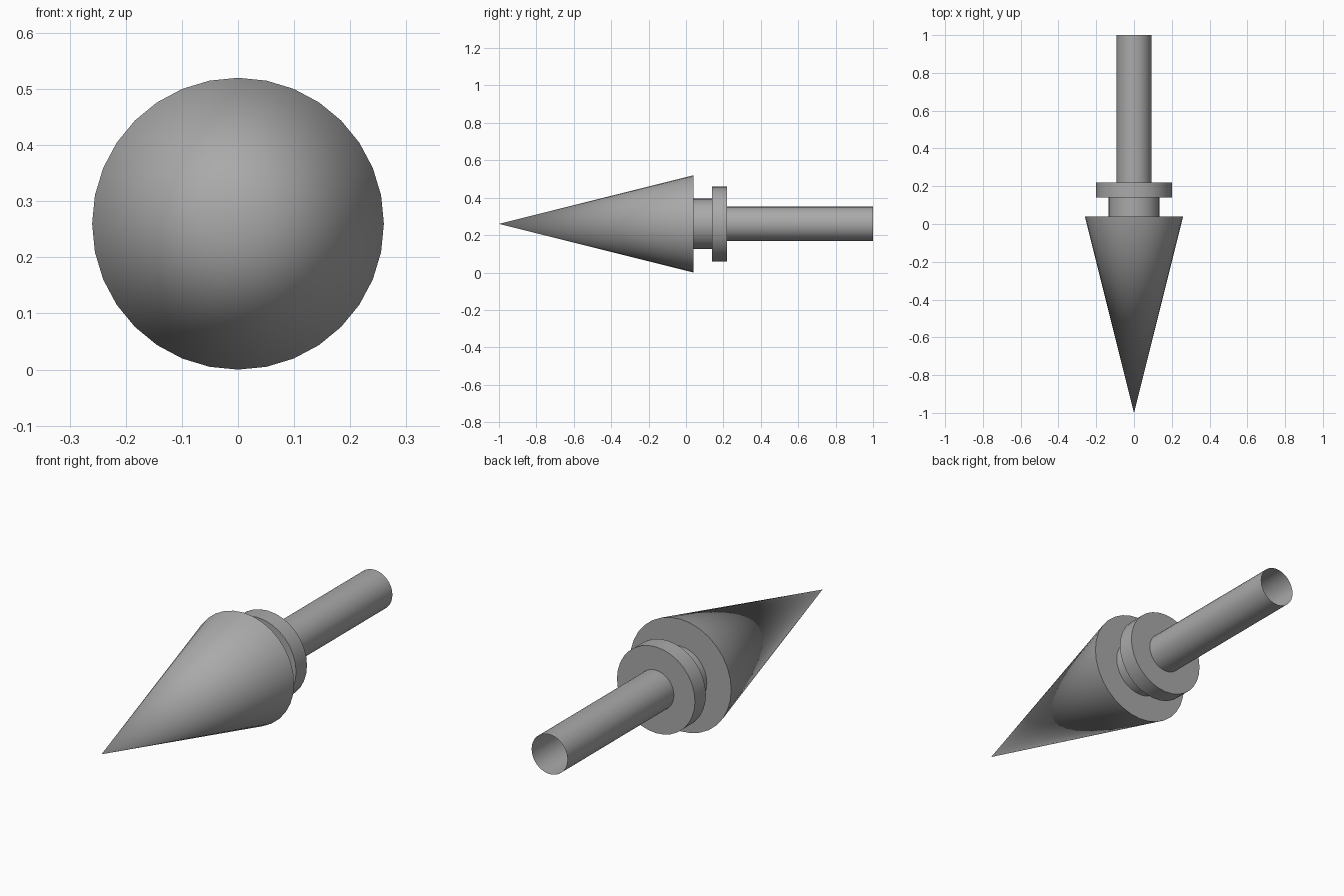
import bpy, math

if "Cube" in bpy.data.objects:
    bpy.data.objects.remove(bpy.data.objects["Cube"])

SIDES = 32
AXIS_Z = 0.26

steel = bpy.data.materials.new("grey_steel")
steel.diffuse_color = (0.4, 0.4, 0.4, 1)
steel.use_nodes = True
steel.node_tree.nodes["Principled BSDF"].inputs["Base Color"].default_value = steel.diffuse_color


def lathe(name, profile):
    """Turn (radius, y) points around the long axis; zero radius makes a tip."""
    verts, rings, faces = [], [], []
    for r, y in profile:
        n = 1 if r == 0 else SIDES
        rings.append([len(verts) + i for i in range(n)])
        for i in range(n):
            a = math.tau * i / SIDES
            verts.append((r * math.cos(a), y, AXIS_Z + r * math.sin(a)))
    for a, b in zip(rings, rings[1:]):
        for i in range(SIDES):
            j = (i + 1) % SIDES
            if len(a) == 1:
                faces.append((a[0], b[i], b[j]))
            else:
                faces.append((a[i], b[i], b[j], a[j]))
    mesh = bpy.data.meshes.new(name)
    mesh.from_pydata(verts, [], faces)
    mesh.materials.append(steel)
    obj = bpy.data.objects.new(name, mesh)
    bpy.context.collection.objects.link(obj)
    bpy.ops.object.select_all(action='DESELECT')
    obj.select_set(True)
    bpy.context.view_layer.objects.active = obj
    # face outwards, away from the axis
    bpy.ops.object.mode_set(mode='EDIT')
    bpy.ops.mesh.select_all(action='SELECT')
    bpy.ops.mesh.normals_make_consistent(inside=False)
    bpy.ops.object.mode_set(mode='OBJECT')
    bpy.ops.object.shade_smooth_by_angle(angle=math.radians(30))
    return obj


# Conical point with its flat back shoulder
lathe("point", [(0, -1.0), (0.26, 0.04), (0.135, 0.04)])
# Narrow neck behind the point
lathe("neck", [(0.135, 0.04), (0.135, 0.14)])
# Wide collar ring
lathe("collar", [(0.135, 0.14), (0.20, 0.14), (0.20, 0.22), (0.092, 0.22)])
# Hollow shaft, open at the back end
lathe("shaft", [(0.092, 0.22), (0.092, 1.0)])
